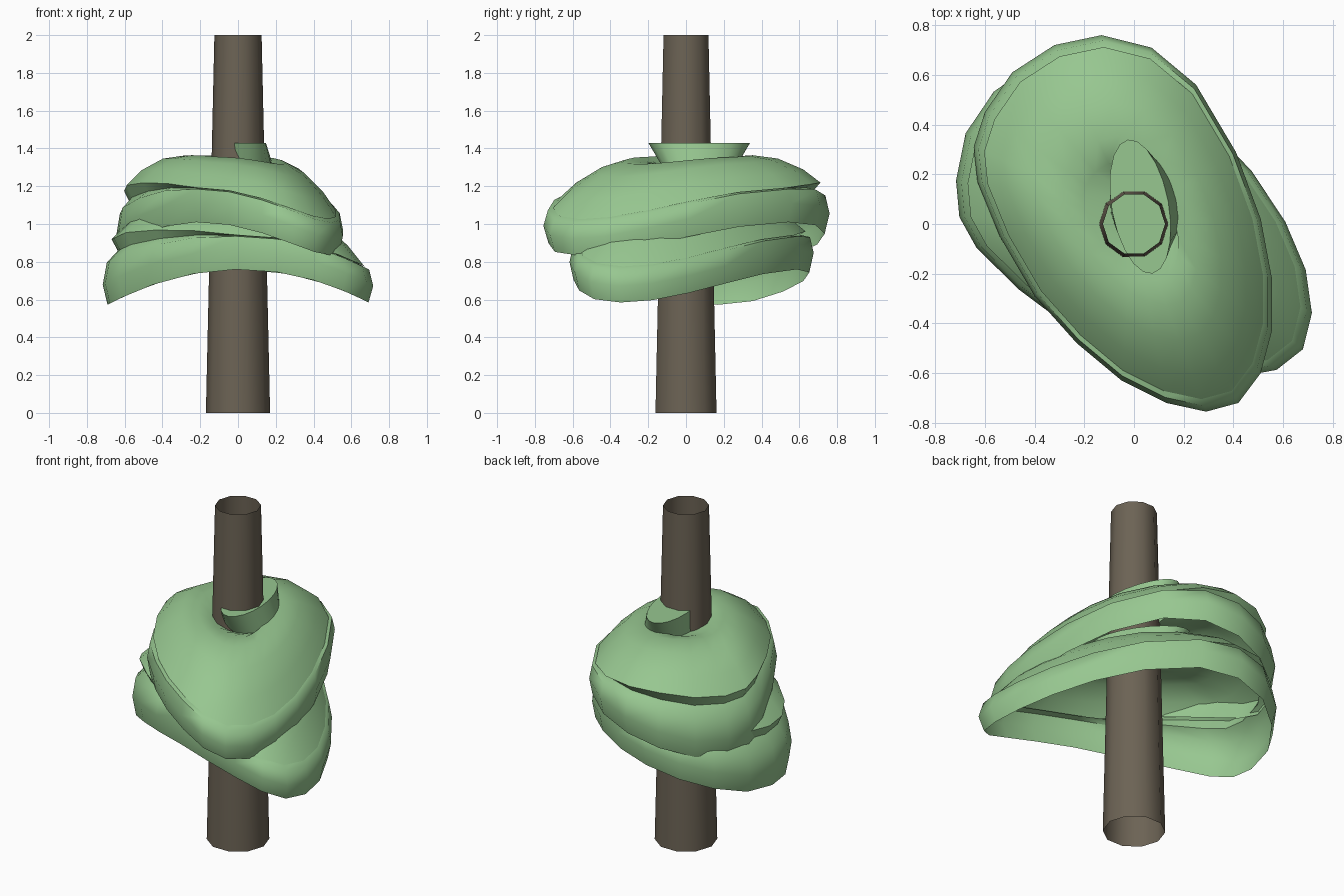
import bpy, bmesh
from math import sin, cos, pi, radians
from mathutils import Matrix

if "Cube" in bpy.data.objects:
    bpy.data.objects.remove(bpy.data.objects["Cube"])


def material(name, rgb):
    m = bpy.data.materials.new(name)
    m.diffuse_color = (*rgb, 1)
    m.use_nodes = True
    m.node_tree.nodes["Principled BSDF"].inputs["Base Color"].default_value = m.diffuse_color
    return m


def loft(name, rings, mat, cap=False, matrix=None, angle=60):
    """Skin closed rings of equal length into one open shell."""
    bm = bmesh.new()
    rows = [[bm.verts.new(p) for p in r] for r in rings]
    n = len(rows[0])
    for lo, hi in zip(rows, rows[1:]):
        for i in range(n):
            j = (i + 1) % n
            bm.faces.new((lo[j], lo[i], hi[i], hi[j]))
    if cap:
        bm.faces.new(rows[-1][::-1])
    if matrix:
        bm.transform(matrix)
    me = bpy.data.meshes.new(name)
    bm.to_mesh(me)
    bm.free()
    ob = bpy.data.objects.new(name, me)
    bpy.context.collection.objects.link(ob)
    me.materials.append(mat)
    bpy.ops.object.select_all(action='DESELECT')
    bpy.context.view_layer.objects.active = ob
    ob.select_set(True)
    bpy.ops.object.shade_smooth_by_angle(angle=radians(angle))


green = material("leaf_green", (0.31, 0.57, 0.28))
brown = material("bark_brown", (0.15, 0.125, 0.09))

# trunk: open ten-sided tapering tube
loft("trunk", [[(r * cos(-2 * pi * i / 10), r * sin(-2 * pi * i / 10), z)
                for i in range(10)] for r, z in ((0.17, 0), (0.125, 2))], brown)

# foliage plan outline, clockwise from the back
OUTLINE = [(-.13, .76), (.07, .71), (.25, .56), (.41, .29), (.51, .02),
           (.555, -.22), (.555, -.43), (.51, -.6), (.42, -.72), (.29, -.755),
           (.13, -.72), (-.05, -.63), (-.23, -.48), (-.40, -.29), (-.54, -.05),
           (-.63, .17), (-.645, .31), (-.60, .45), (-.49, .61), (-.32, .72)]
BEND = radians(-23)          # direction along which the foliage droops

# (scale, height, lift on the drooping back end) from rim to crown
PROFILE = [(.965, 0, 0), (1, .10, .02), (.97, .175, .05), (.89, .178, .08),
           (.935, .18, .155), (.81, .25, .13), (.63, .315, .085),
           (.45, .345, .04), (.32, .33, .015)]


def foliage_rings():
    rings = []
    for s, h, lift in PROFILE:
        ring = []
        for x, y in OUTLINE:
            u = x * cos(BEND) + y * sin(BEND)
            up = lift * min(1, max(0, -u) / .65) ** 1.3
            z = h + up - .38 * (u * s) ** 2
            ring.append((x * s, .02 + (y - .02) * s, z))
        rings.append(ring)
    # flared tip growing out of the crown
    n = len(OUTLINE)
    for cx, cy, a, b, z in ((.045, .07, .20, .14, .295),
                            (.025, .07, .275, .115, .42)):
        rings.append([(cx - .18 * a * cos(k) + .98 * b * sin(k),
                       cy + .98 * a * cos(k) + .18 * b * sin(k), z)
                      for k in (2 * pi * i / n for i in range(n))])
    return rings


# two stacked copies, the lower one turned
for name, pos, turn in (("upper_foliage", (0, 0, 1.01), 0),
                        ("lower_foliage", (.012, -.005, .76), 23)):
    m = Matrix.Translation(pos) @ Matrix.Rotation(radians(turn), 4, 'Z')
    loft(name, foliage_rings(), green, cap=True, matrix=m)
